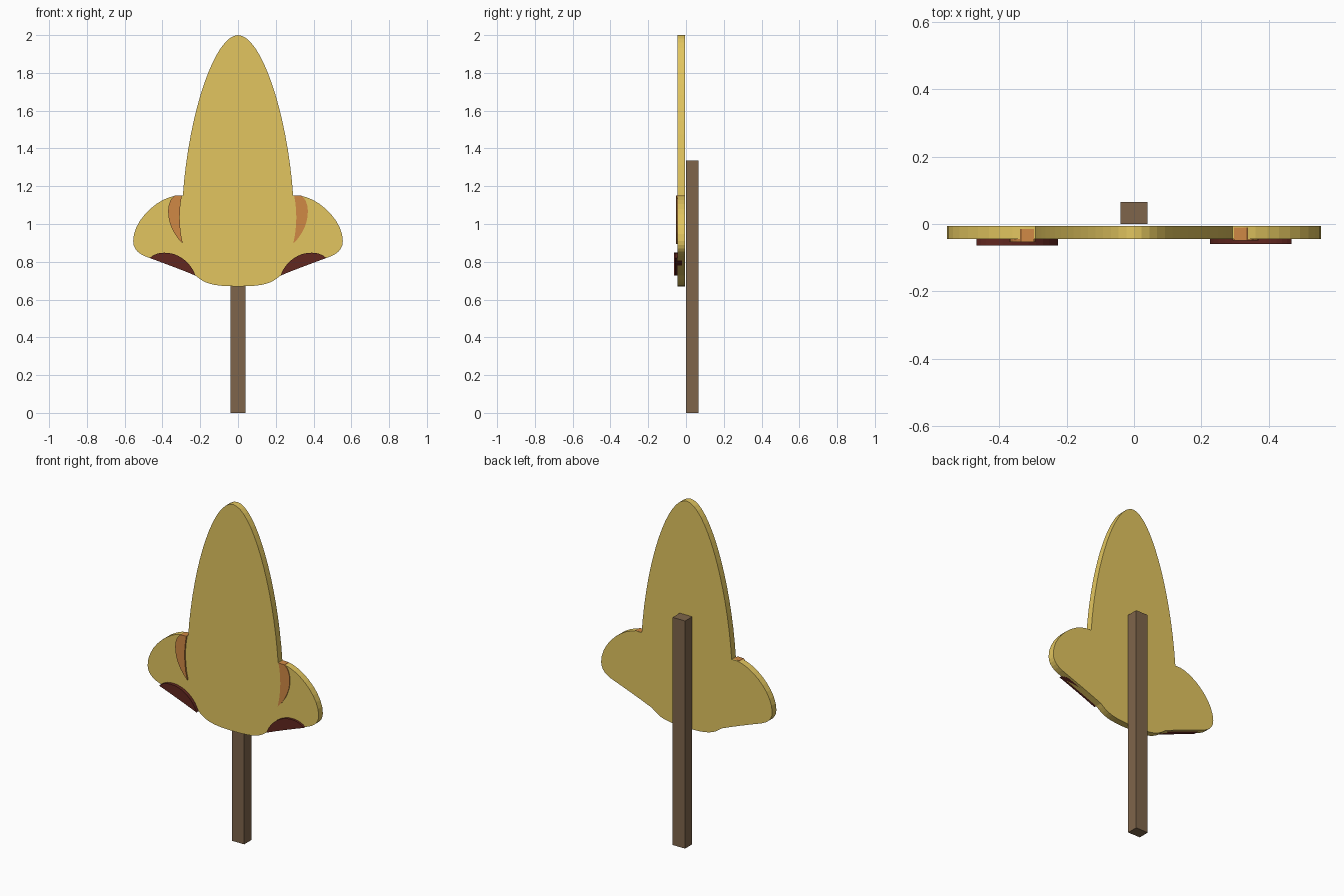
import bpy, bmesh
from mathutils import Vector
from mathutils.geometry import interpolate_bezier

if "Cube" in bpy.data.objects:
    bpy.data.objects.remove(bpy.data.objects["Cube"])


def material(name, rgb):
    m = bpy.data.materials.new(name)
    m.diffuse_color = (*rgb, 1)
    m.use_nodes = True
    m.node_tree.nodes["Principled BSDF"].inputs["Base Color"].default_value = m.diffuse_color
    return m


YELLOW = material("yellow_paint", (0.76, 0.56, 0.115))
ORANGE = material("orange_paint", (0.63, 0.25, 0.06))
MAROON = material("maroon_paint", (0.12, 0.02, 0.014))
WOOD = material("wood", (0.21, 0.13, 0.07))


def path(start, segments):
    """Chain of cubic curves in x, z; each segment is (handle, handle, end, steps)."""
    pts = [Vector((*start, 0))]
    for h1, h2, end, steps in segments:
        a, b, c = (Vector((*p, 0)) for p in (h1, h2, end))
        pts += interpolate_bezier(pts[-1], a, b, c, steps + 1)[1:]
    return [(p.x, p.y) for p in pts]


def plate(name, outline, y_front, y_back, mat):
    """Flat cut-out with the given x, z outline."""
    bm = bmesh.new()
    face = bm.faces.new([bm.verts.new((x, y_front, z)) for x, z in outline])
    geo = bmesh.ops.extrude_face_region(bm, geom=[face])["geom"]
    for v in geo:
        if isinstance(v, bmesh.types.BMVert):
            v.co.y = y_back
    bmesh.ops.recalc_face_normals(bm, faces=bm.faces)
    me = bpy.data.meshes.new(name)
    bm.to_mesh(me)
    bm.free()
    me.materials.append(mat)
    ob = bpy.data.objects.new(name, me)
    bpy.context.collection.objects.link(ob)
    return ob


# Nose board: right half of the outline, then mirrored
half = path((0, 2.0), [
    ((0.12, 2.0), (0.26, 1.6), (0.292, 1.15), 16),
    ((0.40, 1.165), (0.555, 1.03), (0.555, 0.91), 10),
    ((0.555, 0.865), (0.525, 0.838), (0.468, 0.82), 6),
    ((0.385, 0.79), (0.305, 0.76), (0.225, 0.727), 4),
    ((0.175, 0.685), (0.14, 0.67), (0, 0.67), 8),
])
plate("nose_board", half + [(-x, z) for x, z in half[-2:0:-1]], -0.045, -0.006, YELLOW)

# Nostrils and side creases, the left ones standing slightly further forward
nostril = path((0.225, 0.727), [
    ((0.25, 0.80), (0.32, 0.85), (0.39, 0.848), 8),
    ((0.42, 0.848), (0.445, 0.84), (0.468, 0.82), 5),
    ((0.385, 0.79), (0.305, 0.76), (0.225, 0.727), 4),
])[:-1]
crease = path((0.297, 1.151), [
    ((0.31, 1.151), (0.325, 1.151), (0.335, 1.15), 1),
    ((0.385, 1.12), (0.39, 0.99), (0.292, 0.895), 10),
    ((0.315, 0.99), (0.312, 1.08), (0.297, 1.151), 6),
])[:-1]
for side, s, shift in (("right", 1, 0), ("left", -1, -0.005)):
    plate("nostril_" + side, [(s * x, z) for x, z in nostril], -0.059 + shift, -0.02 + shift, MAROON)
    plate("crease_" + side, [(s * x, z) for x, z in crease], -0.049 + shift, -0.010 + shift, ORANGE)

# Stick behind the board
plate("stick", [(-0.04, 0), (0.04, 0), (0.04, 1.335), (-0.04, 1.335)], 0.0, 0.066, WOOD)
